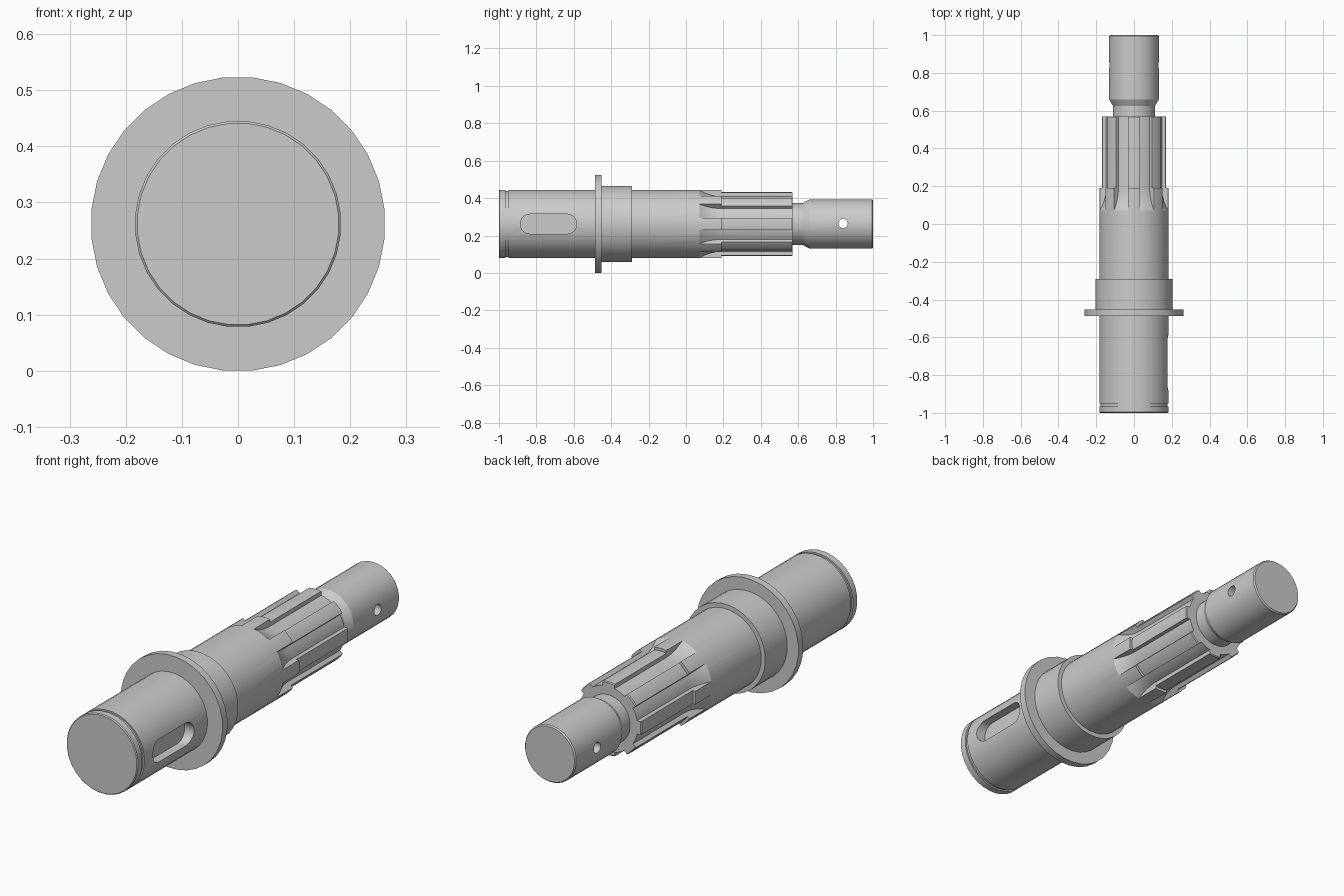
import bpy, bmesh, math

if "Cube" in bpy.data.objects:
    bpy.data.objects.remove(bpy.data.objects["Cube"])

AXIS = 0.2615   # height of the shaft centre line
SIDES = 32
TEETH = 8
HALF_TOOTH = 0.031


def loft(bm, rings):
    """Join equal-length closed rings into a capped solid."""
    rows = [[bm.verts.new(p) for p in ring] for ring in rings]
    n = len(rows[0])
    for a, b in zip(rows, rows[1:]):
        for i in range(n):
            j = (i + 1) % n
            bm.faces.new((a[i], a[j], b[j], b[i]))
    bm.faces.new(rows[0])
    bm.faces.new(rows[-1])


def finish(bm, name):
    bmesh.ops.recalc_face_normals(bm, faces=bm.faces[:])
    mesh = bpy.data.meshes.new(name)
    bm.to_mesh(mesh)
    bm.free()
    obj = bpy.data.objects.new(name, mesh)
    bpy.context.collection.objects.link(obj)
    return obj


def polar(r, a, y):
    return (r * math.cos(a), y, AXIS + r * math.sin(a))


# Turned shaft: (position along y, radius)
profile = [(-1, 0.180), (-0.996, 0.184), (-0.965, 0.184), (-0.965, 0.177),
           (-0.95, 0.177), (-0.95, 0.184), (-0.487, 0.184), (-0.487, 0.2625),
           (-0.452, 0.2625), (-0.452, 0.205), (-0.29, 0.205), (-0.29, 0.184),
           (0.19, 0.184), (0.19, 0.171), (0.566, 0.171), (0.57, 0.167),
           (0.57, 0.112), (0.625, 0.112), (0.66, 0.132), (0.994, 0.132),
           (1, 0.127)]
bm = bmesh.new()
loft(bm, [[polar(r, (i + 0.5) * math.tau / SIDES, y) for i in range(SIDES)]
          for y, r in profile])
shaft = finish(bm, "splined_shaft")

# Spline grooves: parallel-sided teeth, curved run-out towards the shoulder
ROOT, CUT_R, END = 0.151, 0.23, 0.19
stations = [(END - CUT_R * math.sin(t), ROOT + CUT_R * (1 - math.cos(t)))
            for t in [0.68 * k / 8 for k in range(8, -1, -1)]]
stations.append((0.60, ROOT))
bm = bmesh.new()
for k in range(TEETH):
    start, end = k * math.tau / TEETH, (k + 1) * math.tau / TEETH
    rings = []
    for y, r in stations:
        ring = []
        for radius, order in ((r, range(5)), (0.25, range(4, -1, -1))):
            pad = math.asin(HALF_TOOTH / radius)
            a, b = start + pad, end - pad
            ring += [polar(radius, a + (b - a) * i / 4, y) for i in order]
        rings.append(ring)
    loft(bm, rings)

# Keyway: round-ended slot on the +x side
slot = []
for centre, first in ((-0.637, -math.pi / 2), (-0.833, math.pi / 2)):
    for i in range(13):
        a = first + math.pi * i / 12
        slot.append((centre + 0.053 * math.cos(a), AXIS + 0.053 * math.sin(a)))
loft(bm, [[(x, y, z) for y, z in slot] for x in (0.135, 0.25)])

# Cross pin hole through the narrow end
hole = [(0.84 + 0.025 * math.cos(i * math.tau / 20),
         AXIS + 0.003 + 0.025 * math.sin(i * math.tau / 20)) for i in range(20)]
loft(bm, [[(x, y, z) for y, z in hole] for x in (-0.25, 0.25)])
cutter = finish(bm, "groove_cutter")
cutter.hide_render = True

# Cut, then remove the helper
bpy.context.view_layer.objects.active = shaft
shaft.select_set(True)
cut = shaft.modifiers.new("cuts", 'BOOLEAN')
cut.operation = 'DIFFERENCE'
cut.solver = 'EXACT'
cut.object = cutter
bpy.ops.object.modifier_apply(modifier=cut.name)
bpy.data.objects.remove(cutter)
bpy.ops.object.shade_smooth_by_angle(angle=math.radians(25))
